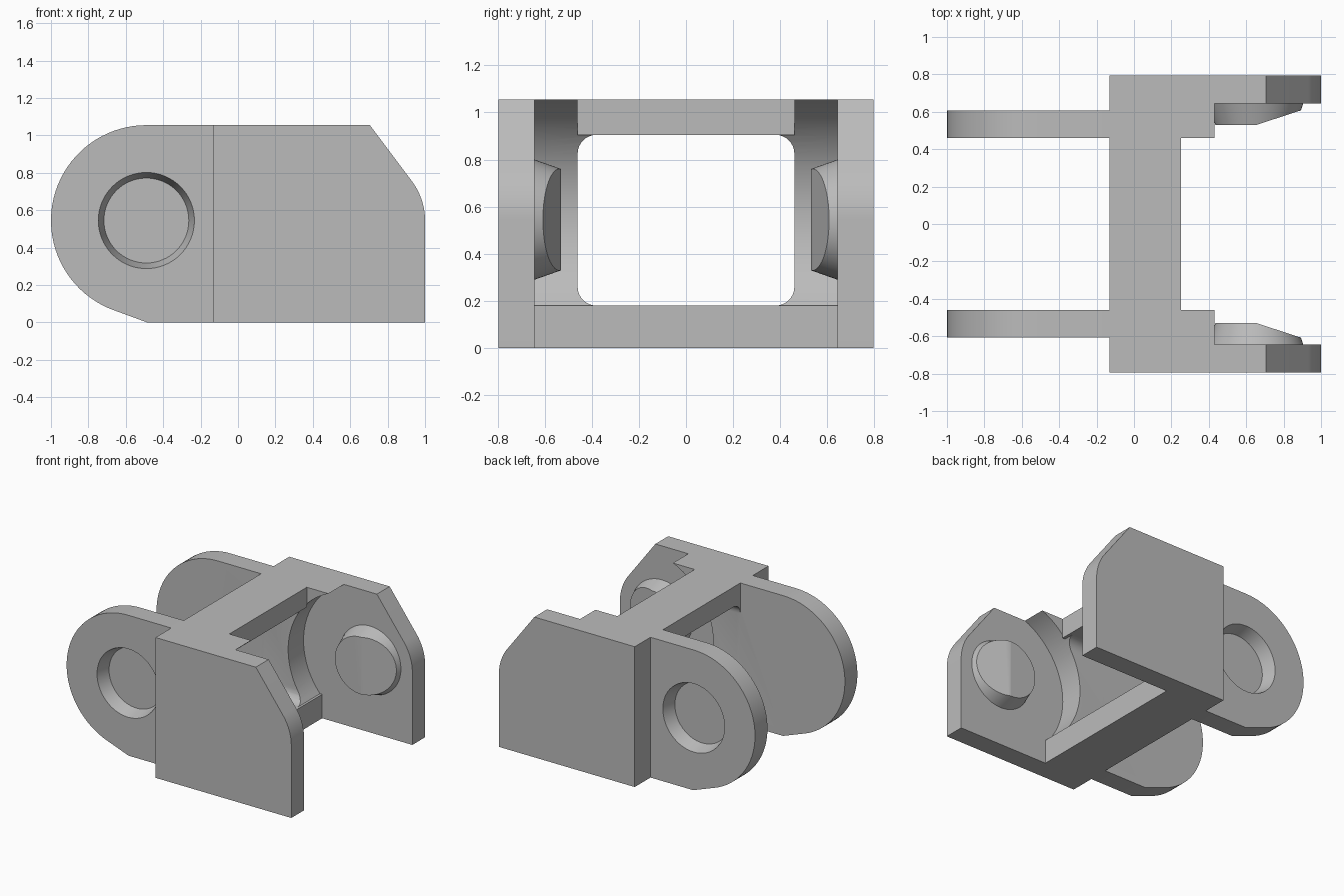
import bpy, bmesh
from math import sin, cos, radians, asin, degrees
from mathutils import Vector

cube = bpy.data.objects.get("Cube")
if cube:
    bpy.data.objects.remove(cube, do_unlink=True)

BACK, FRONT_X, HEIGHT = -0.13, 1.0, 1.055   # body extents
BAR_X, SILL, LINTEL = 0.25, 0.18, 0.905     # cross bars
WALL, OUTER_IN, OUTER_OUT = 0.46, 0.643, 0.795
AXIS_Z, PEG_X, HOLE_X = 0.545, 0.65, -0.49

grey = bpy.data.materials.new("plain grey")
grey.use_nodes = True
COLOUR = (0.5, 0.5, 0.5, 1)
grey.diffuse_color = COLOUR
grey.node_tree.nodes["Principled BSDF"].inputs["Base Color"].default_value = COLOUR


def arc(cx, cz, r, start, end, steps=24):
    angles = [radians(start + (end - start) * i / steps) for i in range(steps + 1)]
    return [(cx + r * cos(a), cz + r * sin(a)) for a in angles]


def finish(name, bm):
    bmesh.ops.recalc_face_normals(bm, faces=bm.faces)
    mesh = bpy.data.meshes.new(name)
    bm.to_mesh(mesh)
    bm.free()
    mesh.materials.append(grey)
    ob = bpy.data.objects.new(name, mesh)
    bpy.context.collection.objects.link(ob)
    return ob


def prism(name, outline, low, high, axis="y"):
    """Extrude an outline drawn in (x, z), or in (y, z) for axis x."""
    bm = bmesh.new()
    place = (lambda u, v: (u, low, v)) if axis == "y" else (lambda u, v: (low, u, v))
    face = bm.faces.new([bm.verts.new(place(u, v)) for u, v in outline])
    made = bmesh.ops.extrude_face_region(bm, geom=[face])["geom"]
    move = Vector((0, high - low, 0)) if axis == "y" else Vector((high - low, 0, 0))
    bmesh.ops.translate(bm, vec=move, verts=[g for g in made if isinstance(g, bmesh.types.BMVert)])
    return finish(name, bm)


def box(name, x0, x1, y, z0, z1):
    return prism(name, [(x0, z0), (x1, z0), (x1, z1), (x0, z1)], -y, y)


def cone(name, x, y0, r0, y1, r1, steps=64):
    """Tapered round bar lying along y."""
    bm = bmesh.new()
    rings = []
    for y, r in ((y0, r0), (y1, r1)):
        rings.append([bm.verts.new((u, y, v)) for u, v in arc(x, AXIS_Z, r, 0, 360, steps)[:-1]])
        bm.faces.new(rings[-1])
    for i in range(steps):
        j = (i + 1) % steps
        bm.faces.new((rings[0][i], rings[0][j], rings[1][j], rings[1][i]))
    return finish(name, bm)


def combine(target, tool, operation):
    mod = target.modifiers.new(tool.name, "BOOLEAN")
    mod.operation, mod.object, mod.solver = operation, tool, "EXACT"
    bpy.ops.object.select_all(action="DESELECT")
    bpy.context.view_layer.objects.active = target
    target.select_set(True)
    bpy.ops.object.modifier_apply(modifier=mod.name)
    bpy.data.objects.remove(tool, do_unlink=True)


# Central frame with a concave face that clears the neighbouring rounded plate
reach = 0.555
top_angle = 180 - degrees(asin((HEIGHT - AXIS_Z) / reach))
low_angle = 180 + degrees(asin((AXIS_Z - SILL) / reach))
profile = [(BACK, 0), (BAR_X, 0), (BAR_X, SILL)]
profile += arc(PEG_X, AXIS_Z, reach, low_angle, top_angle, 32) + [(BACK, HEIGHT)]
body = prism("hinge_link", profile, -0.7, 0.7)

# Rounded opening and the notch above it
r = 0.08
opening = []
for i, (y, z) in enumerate(((WALL - r, LINTEL - r), (r - WALL, LINTEL - r),
                            (r - WALL, SILL + r), (WALL - r, SILL + r))):
    opening += arc(y, z, r, 90 * i, 90 * i + 90, 8)
combine(body, prism("opening_cutter", opening, -0.5, 0.8, "x"), "DIFFERENCE")
combine(body, box("notch_cutter", BAR_X, 0.8, WALL, 0.5, 1.3), "DIFFERENCE")
combine(body, box("top_bar", BACK, BAR_X, WALL, LINTEL, HEIGHT), "UNION")

outer_outline = [(BACK, 0), (FRONT_X, 0)] + arc(PEG_X, AXIS_Z, 0.35, 0, 36.6, 12)
outer_outline += [(0.705, HEIGHT), (BACK, HEIGHT)]
inner_outline = [(-0.1, 0), (-0.1, HEIGHT)] + arc(HOLE_X, AXIS_Z, 0.51, 90, 250, 40) + [(-0.485, 0)]

for side in (-1, 1):
    # Outer cheek plate
    combine(body, prism("outer_plate", outer_outline, side * OUTER_IN, side * OUTER_OUT), "UNION")
    # Rounded inner plate with a tapered blind socket
    plate = prism("inner_plate", inner_outline, side * WALL, side * 0.608)
    combine(plate, cone("socket_cutter", HOLE_X, side * 0.508, 0.227, side * 0.618, 0.26), "DIFFERENCE")
    combine(body, plate, "UNION")
    # Tapered peg with a sloping lead-in
    peg = cone("peg", PEG_X, side * 0.7, 0.275, side * 0.53, 0.215)
    ramp = [(0.655, 0.53), (0.9, 0.61), (1.1, 0.675), (1.1, 0.4), (0.655, 0.4)]
    bm = bmesh.new()
    face = bm.faces.new([bm.verts.new((x, side * y, 0)) for x, y in ramp])
    made = bmesh.ops.extrude_face_region(bm, geom=[face])["geom"]
    bmesh.ops.translate(bm, vec=(0, 0, 1.2), verts=[g for g in made if isinstance(g, bmesh.types.BMVert)])
    combine(peg, finish("ramp_cutter", bm), "DIFFERENCE")
    combine(body, peg, "UNION")

bpy.ops.object.select_all(action="DESELECT")
body.select_set(True)
bpy.context.view_layer.objects.active = body
bpy.ops.object.shade_smooth_by_angle(angle=radians(25))
